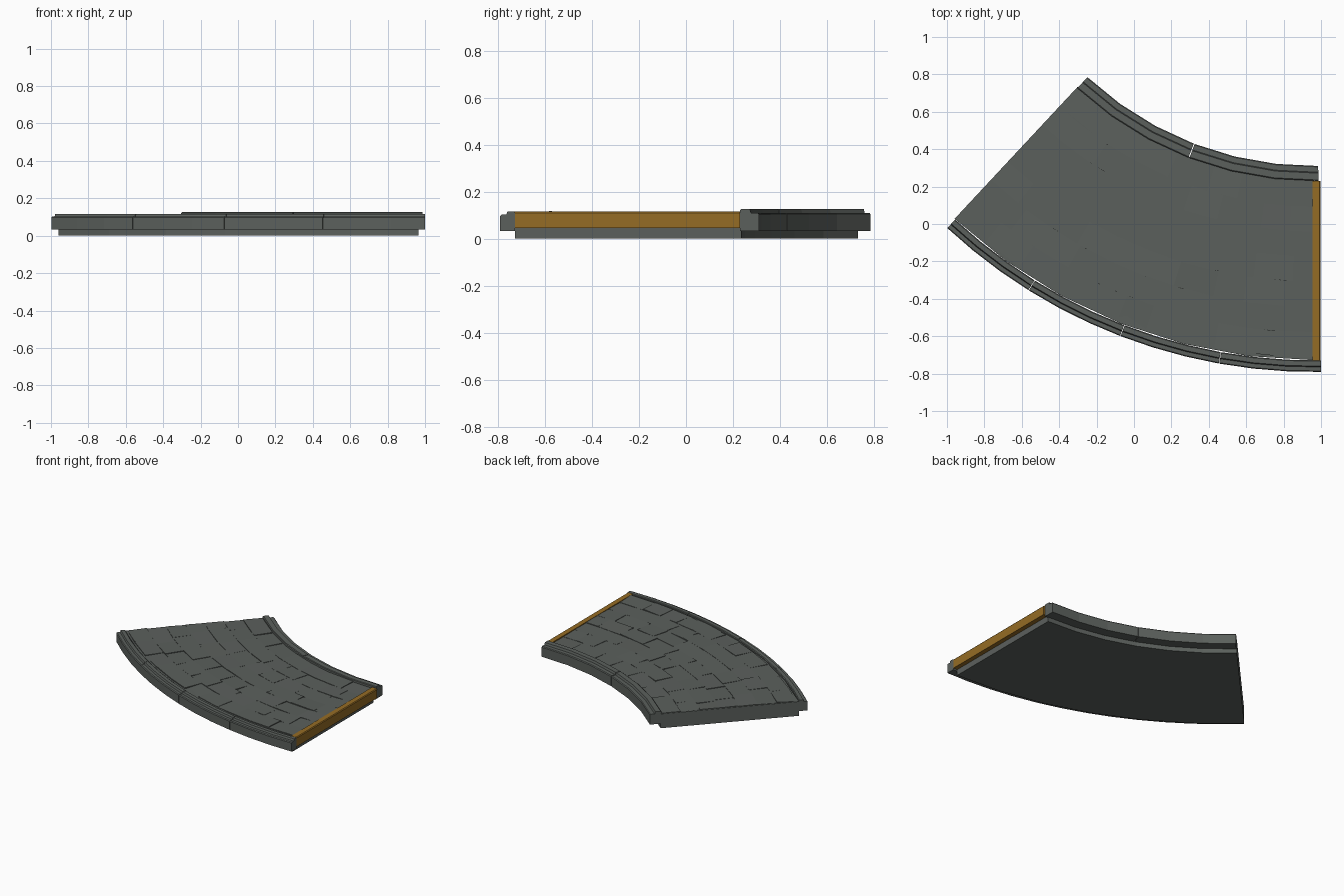
import bpy, bmesh, math, random

if "Cube" in bpy.data.objects:
    bpy.data.objects.remove(bpy.data.objects["Cube"])

random.seed(4)
CX, CY = 0.96, 2.086          # centre of the bend


def material(name, rgb):
    m = bpy.data.materials.new(name)
    m.diffuse_color = (*rgb, 1)
    m.use_nodes = True
    m.node_tree.nodes["Principled BSDF"].inputs["Base Color"].default_value = m.diffuse_color
    return m


STONE = material("grey stone", (0.105, 0.117, 0.108))
GOLD = material("ochre trim", (0.30, 0.15, 0.018))


def polar(r, deg, z):
    a = math.radians(deg)
    return (CX - r * math.sin(a), CY - r * math.cos(a), z)


def finish(name, bm, mat):
    bmesh.ops.recalc_face_normals(bm, faces=bm.faces)
    me = bpy.data.meshes.new(name)
    bm.to_mesh(me)
    bm.free()
    me.materials.append(mat)
    ob = bpy.data.objects.new(name, me)
    bpy.context.collection.objects.link(ob)
    return ob


def sweep(bm, profile, a0, a1, steps):
    """Sweep a closed (radius, z) profile round the bend."""
    rings = [[bm.verts.new(polar(r, a0 + (a1 - a0) * i / steps, z)) for r, z in profile]
             for i in range(steps + 1)]
    n = len(profile)
    for p, q in zip(rings, rings[1:]):
        for j in range(n):
            k = (j + 1) % n
            bm.faces.new((p[j], p[k], q[k], q[j]))
    bm.faces.new(rings[0])
    bm.faces.new(rings[-1])


# road slab
bm = bmesh.new()
sweep(bm, [(1.85, 0), (2.814, 0), (2.814, 0.107), (1.85, 0.107)], -0.1, 43.0, 6)
finish("road_slab", bm, STONE)

# paving stones: staggered rows with small changes of height and tilt
bm = bmesh.new()
ROWS = 7
R0, R1 = 1.858, 2.798
for row in range(ROWS):
    ra = R0 + (R1 - R0) * row / ROWS
    rb = R0 + (R1 - R0) * (row + 1) / ROWS
    rm = (ra + rb) / 2
    a = 0.1
    first = True
    while a < 42.8:
        length = random.uniform(0.15, 0.23) * (0.6 if first and row % 2 else 1)
        first = False
        b = a + math.degrees(length / rm)
        if b > 41.0:
            b = 42.9
        h = random.uniform(0.109, 0.113)
        corners = [(ra, a), (rb, a), (rb, b), (ra, b)]
        low = [bm.verts.new(polar(r, d, 0.10)) for r, d in corners]
        top = [bm.verts.new(polar(r, d, h + random.uniform(-0.003, 0.004))) for r, d in corners]
        for j in range(4):
            k = (j + 1) % 4
            bm.faces.new((low[j], low[k], top[k], top[j]))
        bm.faces.new(low)
        bm.faces.new(top)
        a = b
finish("paving_stones", bm, STONE)


# kerbs: separate blocks with a stepped top, the low step facing away from the road
def kerb(name, outside, inside, low, high, blocks, steps, gap):
    mid = outside + (inside - outside) * 0.42
    s = math.copysign(0.005, inside - outside)
    prof = [(outside, 0.033), (inside, 0.033), (inside, high - 0.004), (inside - s, high),
            (mid + s, high), (mid, low), (outside + s, low), (outside, low - 0.006)]
    a0, a1 = -0.8, 42.9
    for i in range(blocks):
        bm = bmesh.new()
        w = (a1 - a0) / blocks
        sweep(bm, prof, a0 + w * i + (gap if i else 0),
              a0 + w * (i + 1) - (gap if i < blocks - 1 else 0), steps)
        finish(f"{name}_{i + 1}", bm, STONE)


kerb("outer_kerb", 2.877, 2.815, 0.102, 0.116, 4, 3, 0.03)
kerb("inner_kerb", 1.776, 1.856, 0.110, 0.126, 2, 3, 0.08)

# ochre trim bar along the straight end
bm = bmesh.new()
outline = [(0.955, 0.045), (0.998, 0.045), (0.998, 0.110), (0.993, 0.116), (0.955, 0.116)]
ends = [[bm.verts.new((x, y, z)) for x, z in outline] for y in (-0.73, 0.23)]
for j in range(5):
    k = (j + 1) % 5
    bm.faces.new((ends[0][j], ends[0][k], ends[1][k], ends[1][j]))
for e in ends:
    bm.faces.new(e)
finish("end_trim", bm, GOLD)
